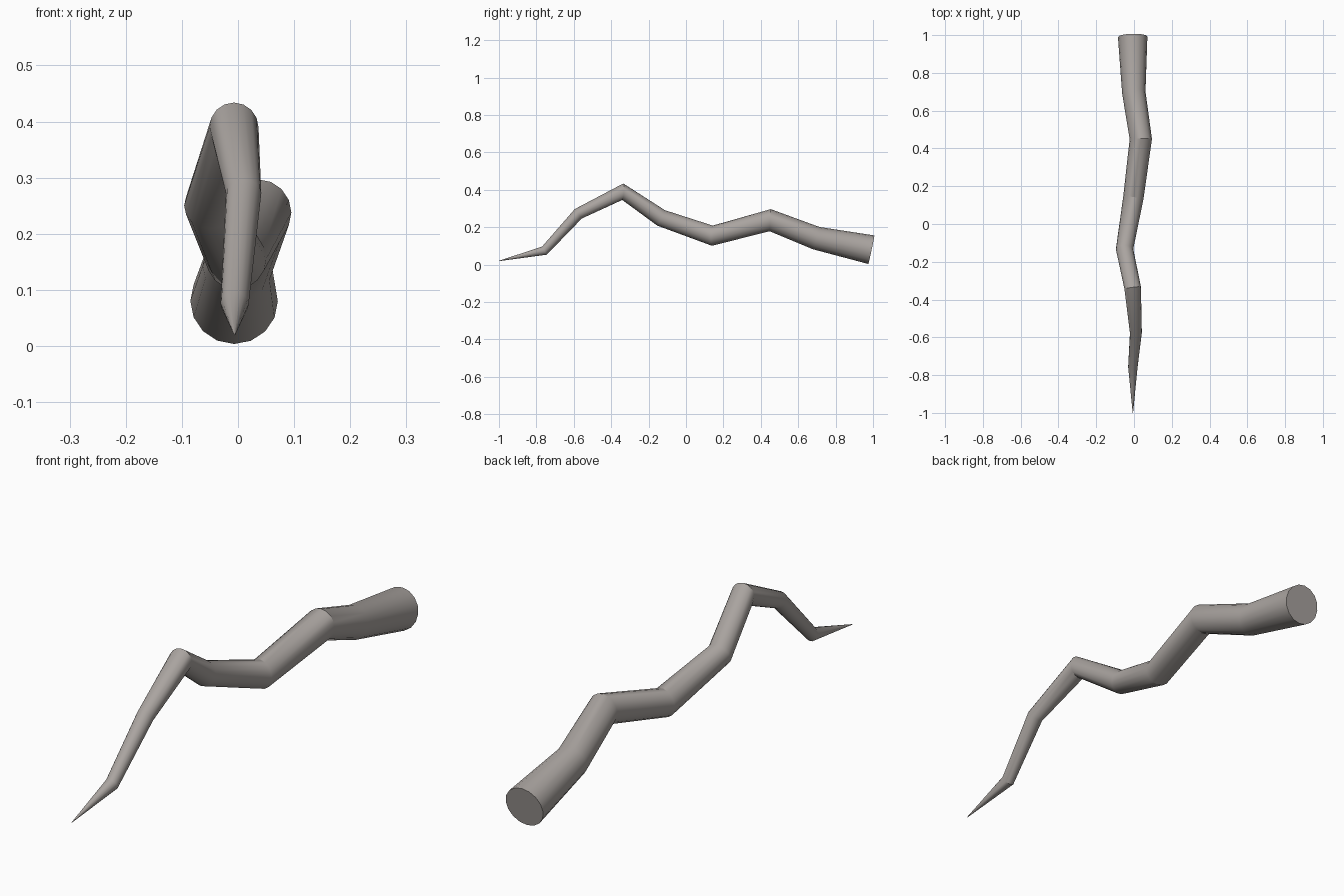
import bpy, bmesh, math
from mathutils import Vector

if "Cube" in bpy.data.objects:
    bpy.data.objects.remove(bpy.data.objects["Cube"])

SIDES = 16
# Bent branch centre line: x, y, z, radius, from tip to cut end
PATH = [
    (-0.006, -1.000, 0.020, 0.001),
    (-0.006, -0.757, 0.075, 0.025),
    (0.010, -0.576, 0.272, 0.0315),
    (-0.007, -0.338, 0.390, 0.044),
    (-0.050, -0.133, 0.250, 0.046),
    (-0.003, 0.141, 0.155, 0.054),
    (0.036, 0.450, 0.238, 0.059),
    (-0.001, 0.696, 0.142, 0.062),
    (-0.007, 0.991, 0.080, 0.078),
]

mat = bpy.data.materials.new("grey bark")
mat.diffuse_color = (0.40, 0.37, 0.35, 1)
mat.use_nodes = True
mat.node_tree.nodes["Principled BSDF"].inputs["Base Color"].default_value = mat.diffuse_color

pts = [Vector(p[:3]) for p in PATH]
bm = bmesh.new()
rings = []
for i, p in enumerate(pts):
    # Ring lies in the plane that halves each bend
    before = (p - pts[i - 1]).normalized() if i else Vector()
    after = (pts[i + 1] - p).normalized() if i < len(pts) - 1 else Vector()
    along = (before + after).normalized()
    side = Vector((1, 0, 0))
    side = (side - along * side.dot(along)).normalized()
    up = side.cross(along)
    rings.append([bm.verts.new(p + PATH[i][3] * (side * math.cos(a) + up * math.sin(a)))
                  for a in (2 * math.pi * k / SIDES for k in range(SIDES))])

# Bark between rings, then the two end faces
for a, b in zip(rings, rings[1:]):
    for k in range(SIDES):
        n = (k + 1) % SIDES
        bm.faces.new((a[k], a[n], b[n], b[k]))
bm.faces.new(rings[0])
bm.faces.new(rings[-1])
bmesh.ops.recalc_face_normals(bm, faces=bm.faces)

mesh = bpy.data.meshes.new("branch")
bm.to_mesh(mesh)
bm.free()
branch = bpy.data.objects.new("branch", mesh)
bpy.context.collection.objects.link(branch)
mesh.materials.append(mat)
bpy.context.view_layer.objects.active = branch
branch.select_set(True)
bpy.ops.object.shade_smooth_by_angle(angle=math.radians(30))
